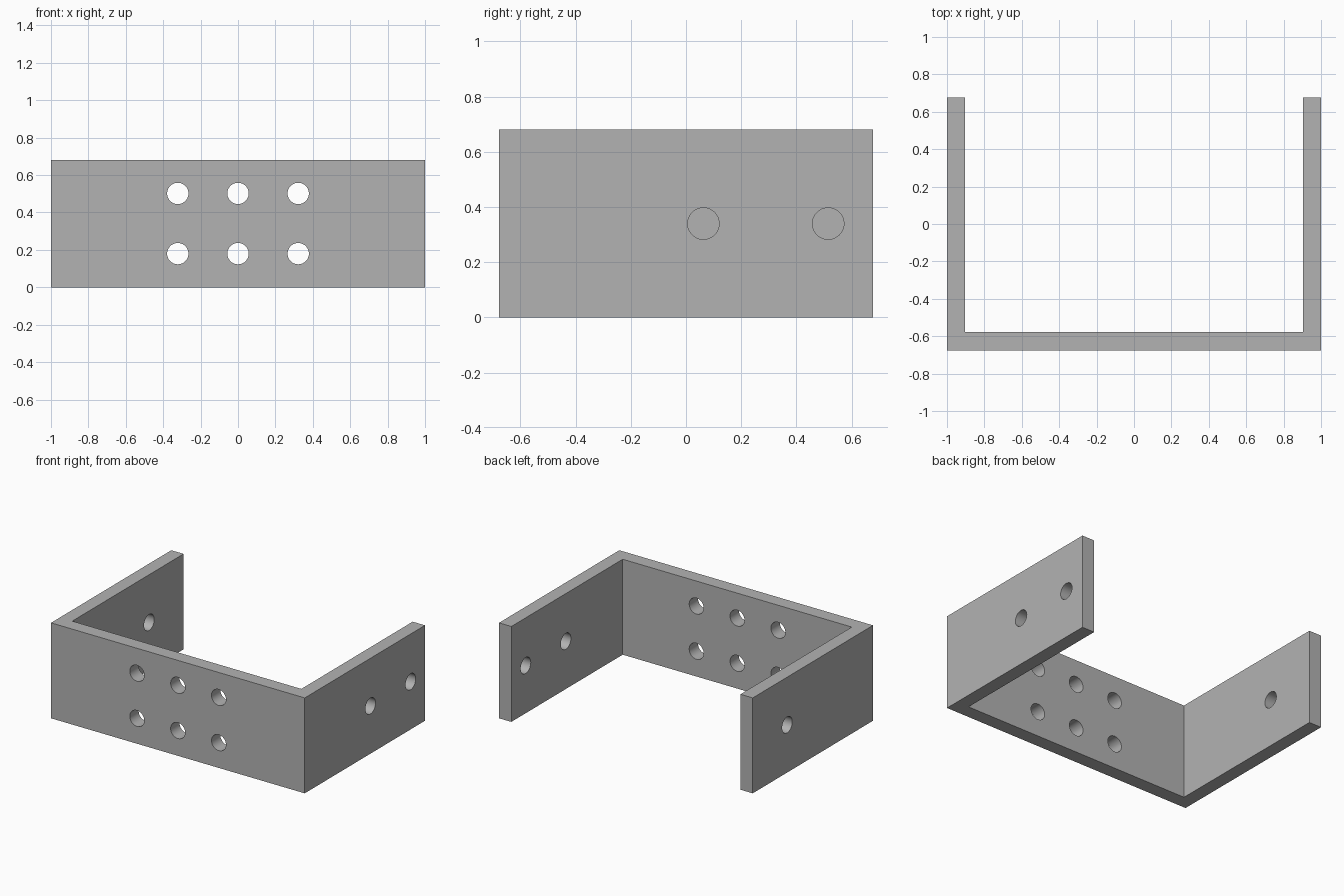
import bpy
import bmesh
import math

if "Cube" in bpy.data.objects:
    bpy.data.objects.remove(bpy.data.objects["Cube"], do_unlink=True)

HALF_W, HALF_D, HEIGHT, WALL = 1.0, 0.677, 0.68, 0.097
HOLE_R = 0.057

grey = bpy.data.materials.new("plain_grey")
grey.use_nodes = True
GREY = (0.45, 0.45, 0.45, 1)
grey.diffuse_color = GREY
grey.node_tree.nodes["Principled BSDF"].inputs["Base Color"].default_value = GREY

# U-shaped bracket, extruded upward from its plan outline
ix, iy = HALF_W - WALL, -HALF_D + WALL + 0.003
outline = [(-HALF_W, -HALF_D), (HALF_W, -HALF_D), (HALF_W, HALF_D), (ix, HALF_D),
           (ix, iy), (-ix, iy), (-ix, HALF_D), (-HALF_W, HALF_D)]
bm = bmesh.new()
base = bm.faces.new([bm.verts.new((x, y, 0)) for x, y in outline])
top = bmesh.ops.extrude_face_region(bm, geom=[base])["geom"]
bmesh.ops.translate(bm, vec=(0, 0, HEIGHT),
                    verts=[g for g in top if isinstance(g, bmesh.types.BMVert)])
bmesh.ops.recalc_face_normals(bm, faces=bm.faces)
mesh = bpy.data.meshes.new("bracket")
bm.to_mesh(mesh)
bm.free()
mesh.materials.append(grey)
bracket = bpy.data.objects.new("bracket", mesh)
bpy.context.collection.objects.link(bracket)


def drill(location, rotation):
    """Cut one round hole through the bracket wall at the location."""
    bpy.ops.mesh.primitive_cylinder_add(vertices=48, radius=HOLE_R, depth=WALL * 3,
                                        location=location, rotation=rotation)
    cutter = bpy.context.object
    cutter.name = "hole_cutter"
    cutter.data.materials.append(grey)
    cutter.hide_render = True
    cut = bracket.modifiers.new("hole", "BOOLEAN")
    cut.operation = "DIFFERENCE"
    cut.solver = "EXACT"
    cut.object = cutter
    bpy.ops.object.select_all(action="DESELECT")
    bracket.select_set(True)
    bpy.context.view_layer.objects.active = bracket
    bpy.ops.object.modifier_apply(modifier=cut.name)
    bpy.data.objects.remove(cutter, do_unlink=True)


# Two rows of three holes in the front plate
for x in (-0.322, 0, 0.322):
    for z in (0.18, 0.502):
        drill((x, -HALF_D + WALL / 2, z), (math.pi / 2, 0, 0))

# Two holes in the left arm, a single one in the right arm
side_x = HALF_W - WALL / 2
for x, y in ((side_x, 0.063), (side_x, 0.515), (-side_x, 0.289)):
    drill((x, y, HEIGHT / 2), (0, math.pi / 2, 0))

bpy.ops.object.shade_smooth_by_angle(angle=math.radians(30))
